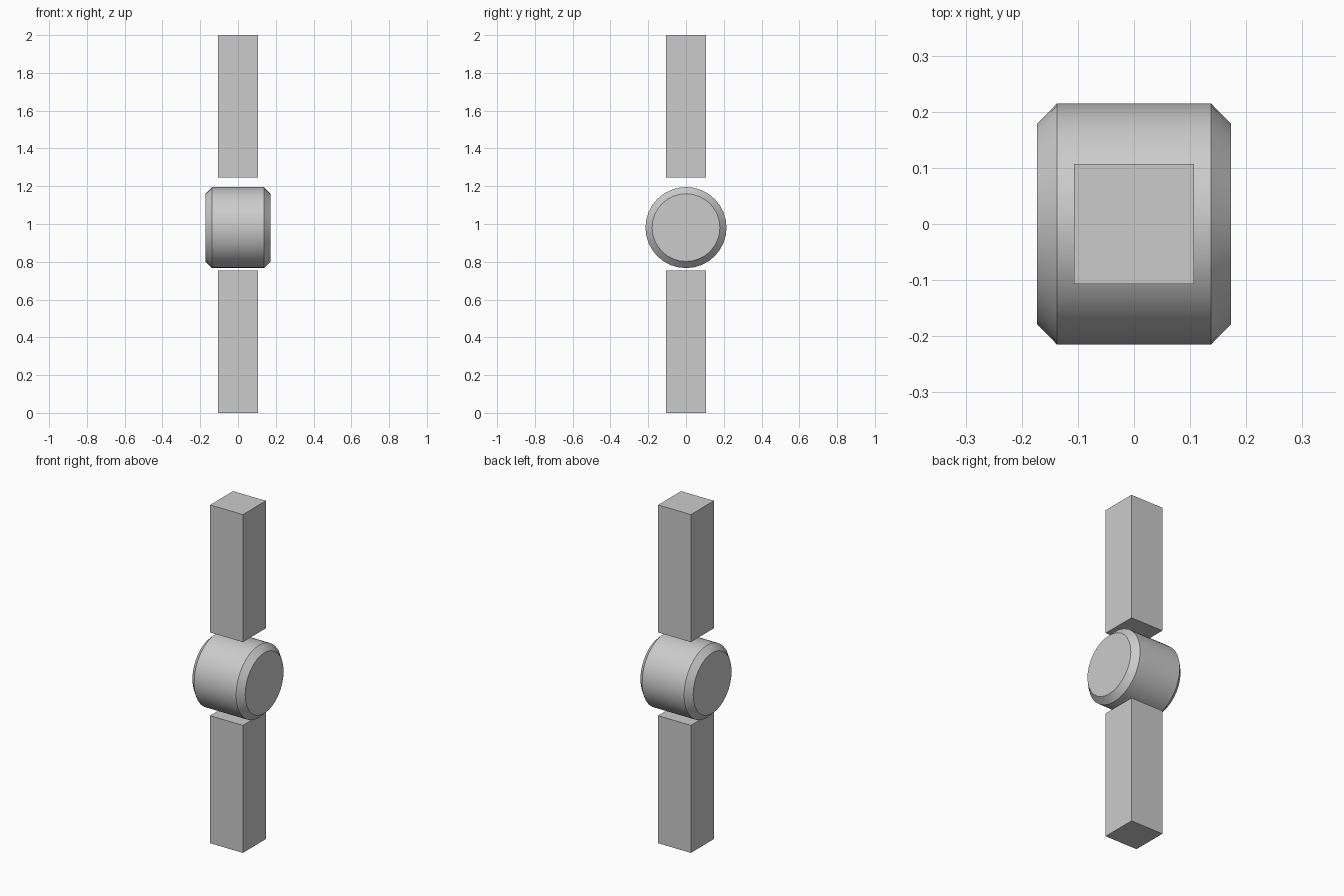
import bpy
import bmesh
import math
from mathutils import Matrix

cube = bpy.data.objects.get("Cube")
if cube:
    bpy.data.objects.remove(cube, do_unlink=True)

grey = bpy.data.materials.new("light grey")
grey.use_nodes = True
colour = (0.6, 0.6, 0.6, 1)
grey.diffuse_color = colour
grey.node_tree.nodes["Principled BSDF"].inputs["Base Color"].default_value = colour


def finish(name, bm):
    mesh = bpy.data.meshes.new(name)
    bm.to_mesh(mesh)
    bm.free()
    mesh.materials.append(grey)
    obj = bpy.data.objects.new(name, mesh)
    bpy.context.collection.objects.link(obj)
    return obj


def bar(name, bottom, length, width=0.214):
    bm = bmesh.new()
    bmesh.ops.create_cube(bm, size=1)
    bmesh.ops.scale(bm, vec=(width, width, length), verts=bm.verts)
    bmesh.ops.translate(bm, vec=(0, 0, bottom + length / 2), verts=bm.verts)
    return finish(name, bm)


# Square bars above and below the drum
bar("lower_bar", 0, 0.754)
bar("upper_bar", 1.246, 0.754)

# Drum lying along x, with chamfered rims
radius, half_width, chamfer = 0.2145, 0.1725, 0.035
bm = bmesh.new()
bmesh.ops.create_cone(bm, cap_ends=True, segments=32, radius1=radius,
                      radius2=radius, depth=2 * half_width,
                      matrix=Matrix.Rotation(math.pi / 2, 4, "Y"))
rims = [e for e in bm.edges if any(len(f.verts) > 4 for f in e.link_faces)]
bmesh.ops.bevel(bm, geom=rims, offset=chamfer, segments=1,
                affect="EDGES", offset_type="OFFSET")
bmesh.ops.translate(bm, vec=(0, 0, 0.981), verts=bm.verts)
bmesh.ops.recalc_face_normals(bm, faces=bm.faces)
drum = finish("drum", bm)

# Smooth round surfaces, crisp chamfer edges
bpy.ops.object.select_all(action="DESELECT")
drum.select_set(True)
bpy.context.view_layer.objects.active = drum
bpy.ops.object.shade_smooth_by_angle(angle=math.radians(30))
